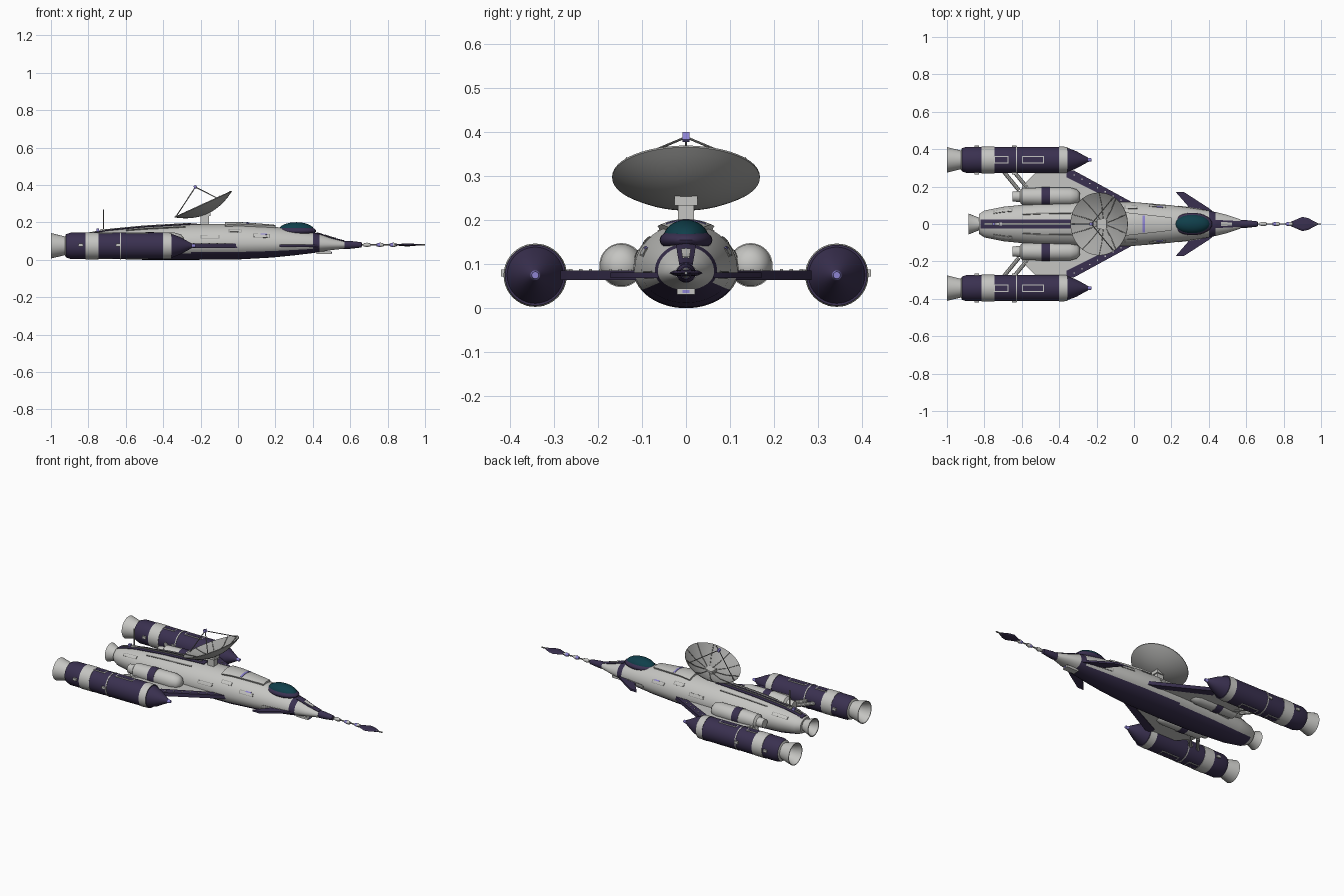
import bpy, bmesh
from math import sin, cos, pi, sqrt, radians, atan2
from mathutils import Vector, Matrix

cube = bpy.data.objects.get("Cube")
if cube:
    bpy.data.objects.remove(cube)


def material(name, *rgb):
    m = bpy.data.materials.new(name)
    m.use_nodes = True
    m.diffuse_color = (*rgb, 1)
    m.node_tree.nodes["Principled BSDF"].inputs["Base Color"].default_value = (*rgb, 1)
    return m


GREY = material("light grey", .56, .56, .54)
PURPLE = material("dark purple", .042, .03, .08)
LILAC = material("lilac", .27, .23, .65)
TEAL = material("canopy teal", .005, .05, .07)
SHADE = material("panel grey", .27, .27, .26)
DISH = material("dish grey", .38, .38, .37)


def finish(name, bm, mats, loc=(0, 0, 0), angle=35):
    bmesh.ops.recalc_face_normals(bm, faces=bm.faces)
    mesh = bpy.data.meshes.new(name)
    bm.to_mesh(mesh)
    bm.free()
    for m in mats:
        mesh.materials.append(m)
    for p in mesh.polygons:
        p.use_smooth = True
    mesh.set_sharp_from_angle(angle=radians(angle))
    ob = bpy.data.objects.new(name, mesh)
    ob.location = loc
    bpy.context.collection.objects.link(ob)
    return ob


def skin(bm, rings, rule):
    """Bridge closed rings of points; rule gives the material of each face."""
    rows = [[bm.verts.new(p) for p in ring] for ring in rings]
    n = len(rows[0])
    for i, (a, b) in enumerate(zip(rows, rows[1:])):
        for j in range(n):
            f = bm.faces.new((a[j], a[(j + 1) % n], b[(j + 1) % n], b[j]))
            f.material_index = rule(i, f.calc_center_median())
    return rows


def lathe(name, profile, loc, mats, bands=None, sides=40):
    """Turn (x, radius) points about the x axis; bands gives a material per segment."""
    bm = bmesh.new()
    rings = [[(x, r * cos(2 * pi * k / sides), r * sin(2 * pi * k / sides))
              for k in range(sides)] for x, r in profile]
    skin(bm, rings, lambda i, c: bands[i] if bands else 0)
    bmesh.ops.remove_doubles(bm, verts=bm.verts, dist=1e-5)
    return finish(name, bm, mats, loc)


def box(name, loc, size, mat, rot=None):
    bm = bmesh.new()
    bmesh.ops.create_cube(bm, size=1, matrix=Matrix.Diagonal((*size, 1)))
    if rot:
        bmesh.ops.transform(bm, matrix=rot, verts=bm.verts)
    return finish(name, bm, [mat], loc)


def rod(name, a, b, radius, mat, sides=10):
    a, b = Vector(a), Vector(b)
    bm = bmesh.new()
    bmesh.ops.create_cone(bm, cap_ends=True, segments=sides, radius1=radius,
                          radius2=radius, depth=(b - a).length)
    turn = (b - a).to_track_quat('Z', 'Y').to_matrix().to_4x4()
    bmesh.ops.transform(bm, matrix=turn, verts=bm.verts)
    return finish(name, bm, [mat], (a + b) / 2)


def prism(name, outline, z, thick, mat, side=1):
    bm = bmesh.new()
    f = bm.faces.new([bm.verts.new((x, y * side, z - thick / 2)) for x, y in outline])
    top = bmesh.ops.extrude_face_region(bm, geom=[f])["geom"]
    bmesh.ops.translate(bm, vec=(0, 0, thick),
                        verts=[v for v in top if isinstance(v, bmesh.types.BMVert)])
    return finish(name, bm, [mat])


# Hull stations: x, half width, top, bottom
STATIONS = [(-.83, .052, .125, .035), (-.8, .072, .138, .022), (-.7, .092, .157, .006),
            (-.5, .112, .176, 0), (-.25, .12, .19, 0), (0, .117, .192, .002),
            (.18, .102, .178, .012), (.3, .087, .163, .024), (.4, .071, .147, .036),
            (.435, .064, .14, .041), (.5, .048, .117, .052), (.57, .024, .1, .06)]


def section(x):
    for a, b in zip(STATIONS, STATIONS[1:]):
        if x <= b[0]:
            t = (x - a[0]) / (b[0] - a[0])
            return [p + (q - p) * t for p, q in zip(a[1:], b[1:])]
    return STATIONS[-1][1:]


def hull_point(x, ang, lift=0):
    w, top, low = section(x)
    mid = .08 + .1 * (top - low - .04) * .5
    h = top - mid if sin(ang) > 0 else mid - low
    return Vector((x, (w + lift) * cos(ang), mid + (h + lift) * sin(ang)))


# Main hull with purple belly and nose band
def hull_rule(i, c):
    w, top, low = section(c.x)
    belly = c.z < low + .2 * (top - low) and -.8 < c.x < .4
    return 1 if belly or .4 < c.x < .435 else 0


bm = bmesh.new()
rows = skin(bm, [[hull_point(s[0], 2 * pi * k / 56) for k in range(56)] for s in STATIONS],
            hull_rule)
for end in (rows[0], rows[-1]):
    bm.faces.new(end)
finish("hull", bm, [GREY, PURPLE])


def hull_strip(name, x0, x1, y0, y1, mat, lift, centre=pi / 2):
    """Raised panel following the hull; y0 and y1 are half widths at its ends."""
    bm = bmesh.new()
    rings = []
    for i in range(13):
        x = x0 + (x1 - x0) * i / 12
        half = (y0 + (y1 - y0) * i / 12) / section(x)[0]
        angs = [centre + half * (j / 4 - 1) for j in range(9)]
        rings.append([hull_point(x, a, lift) for a in angs]
                     + [hull_point(x, a, -.004) for a in reversed(angs)])
    rows = skin(bm, rings, lambda i, c: 0)
    for end in (rows[0], rows[-1]):
        bm.faces.new(end)
    return finish(name, bm, [mat])


# Panels along the top of the hull
hull_strip("spine_stripe", -.82, -.22, .022, .024, PURPLE, .004)
hull_strip("spine_ridge", -.8, -.25, .005, .005, SHADE, .008)
hull_strip("back_plate", -.07, .2, .062, .032, GREY, .011)
hull_strip("back_stripe", .045, .058, .042, .042, LILAC, .013)
hull_strip("nose_stripe", .42, .57, .022, .014, PURPLE, .004)
hull_strip("nose_window", .465, .525, .01, .007, GREY, .007)
box("spine_light", (-.75, 0, .16), (.015, .015, .015), LILAC)
rod("aerial", (-.72, 0, .15), (-.72, 0, .27), .003, SHADE)
box("aerial_base", (-.72, 0, .158), (.03, .018, .014), GREY)
box("chin_sensor", (.46, 0, .038), (.08, .04, .014), GREY)
box("chin_light", (.5, 0, .038), (.004, .016, .007), LILAC)

# Side panels on both flanks
for tag, flip in (("left", lambda a: a), ("right", lambda a: pi - a)):
    for k, (x0, x1, a) in enumerate([(-.05, .02, .7), (.08, .17, .45), (-.2, -.1, .35),
                                     (.23, .36, -.15), (-.75, -.65, .7)]):
        hull_strip(f"{tag}_panel_{k}", x0, x1, .012, .012, SHADE, .002, flip(a))
        hull_strip(f"{tag}_panel_cover_{k}", x0 + .005, x1 - .005, .009, .009, GREY,
                   .003, flip(a))
    hull_strip(f"{tag}_flank_light", .12, .155, .004, .004, LILAC, .004, flip(.55))
    hull_strip(f"{tag}_roof_rail", -.6, -.28, .004, .004, SHADE, .004, flip(1.05))

# Canopy in a purple frame
for name, size, z, mat in (("canopy", (.095, .052, .043), .158, TEAL),
                           ("canopy_frame", (.106, .06, .028), .155, PURPLE)):
    bm = bmesh.new()
    bmesh.ops.create_uvsphere(bm, u_segments=32, v_segments=16, radius=1,
                              matrix=Matrix.Diagonal((*size, 1)))
    finish(name, bm, [mat], (.312, 0, z))

# Nose cone, probe and flat spear tip
lathe("nose_cone", [(.565, 0), (.565, .022), (.6, .021), (.66, .014), (.665, 0)],
      (0, 0, .08), [PURPLE])
rod("probe", (.65, 0, .08), (1, 0, .08), .004, SHADE)
for k, x in enumerate((.69, .76, .83)):
    lathe(f"probe_bead_{k}", [(-.022, 0), (-.018, .008), (0, .012), (.018, .008), (.022, 0)],
          (x, 0, .08), [LILAC if k else GREY, GREY], [0, 0, 1, 1], 16)
tip = lathe("spear_tip", [(-.085, .006), (-.01, .038), (.02, .032), (.08, 0)], (.91, 0, .08),
            [PURPLE], sides=8)
tip.scale.z = .22

# Rear nozzle of the hull
lathe("tail_nozzle", [(-.8, .036), (-.835, .036), (-.885, .056), (-.885, .05),
                      (-.835, .026), (-.83, 0)], (0, 0, .08), [GREY, SHADE], [0, 0, 0, 0, 1])

# Dish antenna on its pedestal, tilted up and back
box("pedestal", (-.178, 0, .21), (.045, .036, .07), GREY)
box("pedestal_head", (-.172, 0, .245), (.05, .052, .022), GREY)
R, DEPTH = .168, .055
bowl = [(DEPTH * (k / 10) ** 2 - DEPTH, R * k / 10) for k in range(11)]
dish_parts = [lathe("dish", bowl + [(x - .004, r) for x, r in reversed(bowl)],
                    (0, 0, 0), [DISH], sides=48)]


def on_dish(r, a, lift=.001):
    return (DEPTH * (r / R) ** 2 - DEPTH + lift, r * cos(a), r * sin(a))


for k in range(10):
    a = 2 * pi * k / 10
    for p, q in ((.03, .1), (.1, R)):
        dish_parts.append(rod(f"dish_rib_{k}", on_dish(p, a), on_dish(q, a), .002, SHADE, 6))
feed = (.098, 0, 0)
for k in range(3):
    dish_parts.append(rod(f"feed_strut_{k}", on_dish(R * .96, 2 * pi * k / 3 + pi / 2), feed,
                          .0028, SHADE, 8))
dish_parts.append(box("feed_horn", feed, (.018, .016, .016), LILAC))
dish_parts.append(box("dish_hub", (-DEPTH + .003, 0, 0), (.008, .045, .045), GREY))
tilt = Matrix.Translation((-.187, 0, .3)) @ Matrix.Rotation(radians(-114.6), 4, 'Y')
for ob in dish_parts:
    ob.matrix_world = tilt @ Matrix.Translation(ob.location)

# Wings, fins and engines, mirrored
ENGINE = [(-.94, 0), (-.935, .04), (-1, .064), (-1, .068), (-.925, .05), (-.92, .062),
          (-.895, .07), (-.815, .07), (-.815, .072), (-.745, .072), (-.745, .07),
          (-.632, .07), (-.632, .072), (-.625, .072), (-.625, .07), (-.4, .07),
          (-.4, .072), (-.355, .069), (-.355, .064), (-.31, .047), (-.25, .014), (-.23, 0)]
BANDS = [2, 0, 0, 0, 0, 1, 1, 0, 0, 0, 1, 0, 0, 0, 1, 0, 0, 0, 1, 1, 1]
POD = [(-.65, 0), (-.65, .026), (-.61, .03), (-.6, .044), (-.495, .048), (-.495, .05),
       (-.45, .05), (-.45, .048), (-.34, .048), (-.305, .038), (-.29, .02), (-.288, 0)]
for tag, s in (("left", 1), ("right", -1)):
    y, z = .343 * s, .075
    prism(f"{tag}_wing", [(-.03, .09), (-.33, .28), (-.52, .28), (-.6, .2), (-.6, .09)],
          z, .014, GREY, s)
    prism(f"{tag}_wing_edge", [(.01, .105), (-.06, .1), (-.36, .25), (-.36, .285),
                               (-.32, .285)], z, .022, PURPLE, s)
    for k in range(7):
        t = k / 6
        box(f"{tag}_wing_rivet_{k}", (-.07 - .25 * t, (.127 + .135 * t) * s, z + .012),
            (.007, .007, .004), GREY)
    prism(f"{tag}_nose_fin", [(.43, .06), (.4, .085), (.265, .172), (.222, .172),
                              (.285, .1), (.3, .06)], z, .012, PURPLE, s)
    for k in range(2):
        x = -.56 - .055 * k
        rod(f"{tag}_engine_strut_{k}", (x, .18 * s, z), (x - .09, .29 * s, z), .011, GREY)
    lathe(f"{tag}_pod", POD, (0, .147 * s, .098), [GREY, PURPLE],
          [1 if .49 > -x > .45 or x == -.495 and r == .05 else 0 for x, r in POD[:-1]])
    lathe(f"{tag}_engine", ENGINE, (0, y, z), [GREY, PURPLE, SHADE],
          [b if b != 0 or k in (1, 2, 3, 4, 7, 8, 9, 11, 12, 13, 16) else 1
           for k, b in enumerate(BANDS)])
    lathe(f"{tag}_engine_tip", [(-.245, .011), (-.226, .008), (-.226, 0)], (0, y, z), [LILAC])
    # Outlined hatches above and below each engine, clamps on the outside
    for k, (x, length) in enumerate(((-.71, .08), (-.54, .12))):
        for up in (1, -1):
            for name, cut, lift, mat in (("frame", 0, .066, GREY), ("hatch", .012, .067, PURPLE)):
                box(f"{tag}_{name}_{k}", (x, y, z + up * lift),
                    (length - cut, .04 - cut, .008), mat)
    for k, x in enumerate((-.84, -.64)):
        for out in (1, -1):
            box(f"{tag}_clamp_{k}", (x, y + .072 * out, z + .005), (.024, .012, .016), GREY)
